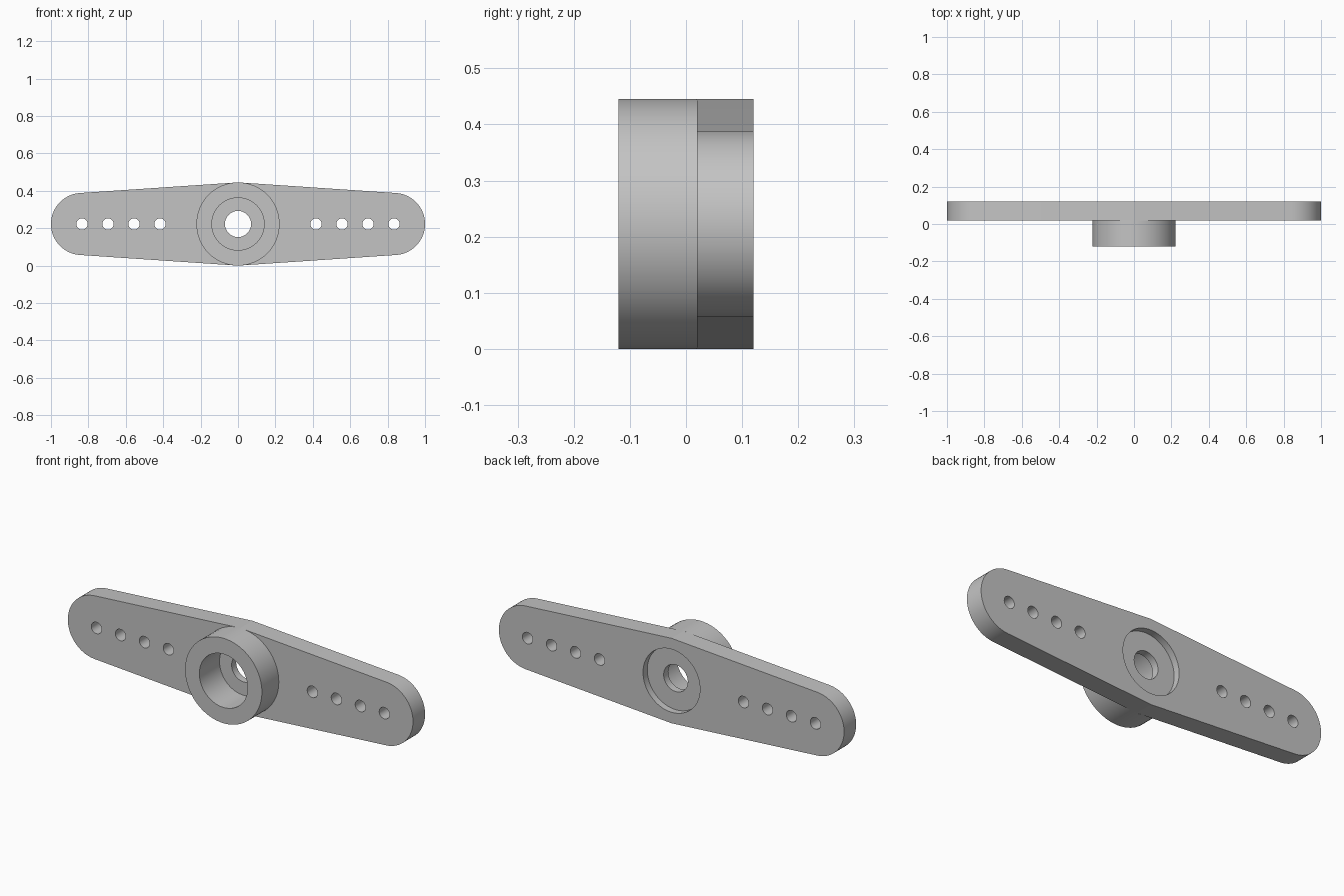
import bpy
import bmesh
import math
from mathutils import Matrix

cube = bpy.data.objects.get("Cube")
if cube:
    bpy.data.objects.remove(cube, do_unlink=True)

# Main dimensions
HUB_R, BORE_R, SHAFT_R, RECESS_R, PIN_R = 0.2225, 0.14, 0.07, 0.165, 0.03
TIP_X, TIP_R = 0.834, 0.166
FRONT, SEAT, BACK = -0.12, 0.02, 0.12
BORE_FLOOR, RECESS_FLOOR = 0.047, 0.085
MID_Z = HUB_R

grey = bpy.data.materials.new("light grey plastic")
grey.use_nodes = True
colour = (0.55, 0.55, 0.55, 1)
grey.diffuse_color = colour
grey.node_tree.nodes["Principled BSDF"].inputs["Base Color"].default_value = colour


def finish(name, bm):
    bmesh.ops.recalc_face_normals(bm, faces=bm.faces[:])
    mesh = bpy.data.meshes.new(name)
    bm.to_mesh(mesh)
    bm.free()
    mesh.materials.append(grey)
    obj = bpy.data.objects.new(name, mesh)
    bpy.context.collection.objects.link(obj)
    return obj


def cylinder(name, radius, y0, y1, x=0.0):
    """Cylinder along y between y0 and y1."""
    bm = bmesh.new()
    place = Matrix.Translation((x, (y0 + y1) / 2, MID_Z)) @ Matrix.Rotation(math.pi / 2, 4, 'X')
    bmesh.ops.create_cone(bm, cap_ends=True, segments=64, radius1=radius,
                          radius2=radius, depth=y1 - y0, matrix=place)
    return finish(name, bm)


def cut(obj, cutters):
    for cutter in cutters:
        mod = obj.modifiers.new("cut " + cutter.name, 'BOOLEAN')
        mod.operation = 'DIFFERENCE'
        mod.solver = 'EXACT'
        mod.object = cutter
    bpy.context.view_layer.update()
    result = obj.evaluated_get(bpy.context.evaluated_depsgraph_get())
    mesh = bpy.data.meshes.new_from_object(result)
    obj.modifiers.clear()
    obj.data = mesh


def smooth(obj):
    bpy.ops.object.select_all(action='DESELECT')
    obj.select_set(True)
    bpy.context.view_layer.objects.active = obj
    bpy.ops.object.shade_smooth_by_angle(angle=math.radians(7))


# Arm plate: tapered sides running tangent into round tips
tangent = math.atan2(TIP_X, HUB_R) + math.asin(TIP_R / math.hypot(TIP_X, HUB_R))
steps = 32
arc = []
for i in range(steps + 1):
    a = -tangent + 2 * tangent * i / steps
    arc.append((TIP_X + TIP_R * math.cos(a), TIP_R * math.sin(a)))
outline = [(0, -HUB_R)] + arc + [(0, HUB_R)] + [(-x, -z) for x, z in arc]

bm = bmesh.new()
face = bm.faces.new([bm.verts.new((x, SEAT, MID_Z + z)) for x, z in outline])
extruded = bmesh.ops.extrude_face_region(bm, geom=[face])
moved = [v for v in extruded["geom"] if isinstance(v, bmesh.types.BMVert)]
bmesh.ops.translate(bm, verts=moved, vec=(0, BACK - SEAT, 0))
arm = finish("arm_plate", bm)

# Round hub on the front
hub = cylinder("hub", HUB_R, FRONT, SEAT)

# Bore, shaft hole, back recess and rows of pin holes
bore = cylinder("bore_cutter", BORE_R, FRONT - 0.1, BORE_FLOOR)
shaft = cylinder("shaft_cutter", SHAFT_R, FRONT - 0.1, BACK + 0.1)
recess = cylinder("recess_cutter", RECESS_R, RECESS_FLOOR, BACK + 0.1)
pins = [cylinder("pin_cutter", PIN_R, SEAT - 0.1, BACK + 0.1, side * TIP_X * k / 6)
        for side in (-1, 1) for k in (3, 4, 5, 6)]

cut(arm, [bore, shaft, recess] + pins)
cut(hub, [bore])
for cutter in [bore, shaft, recess] + pins:
    bpy.data.objects.remove(cutter, do_unlink=True)

for part in (arm, hub):
    smooth(part)
